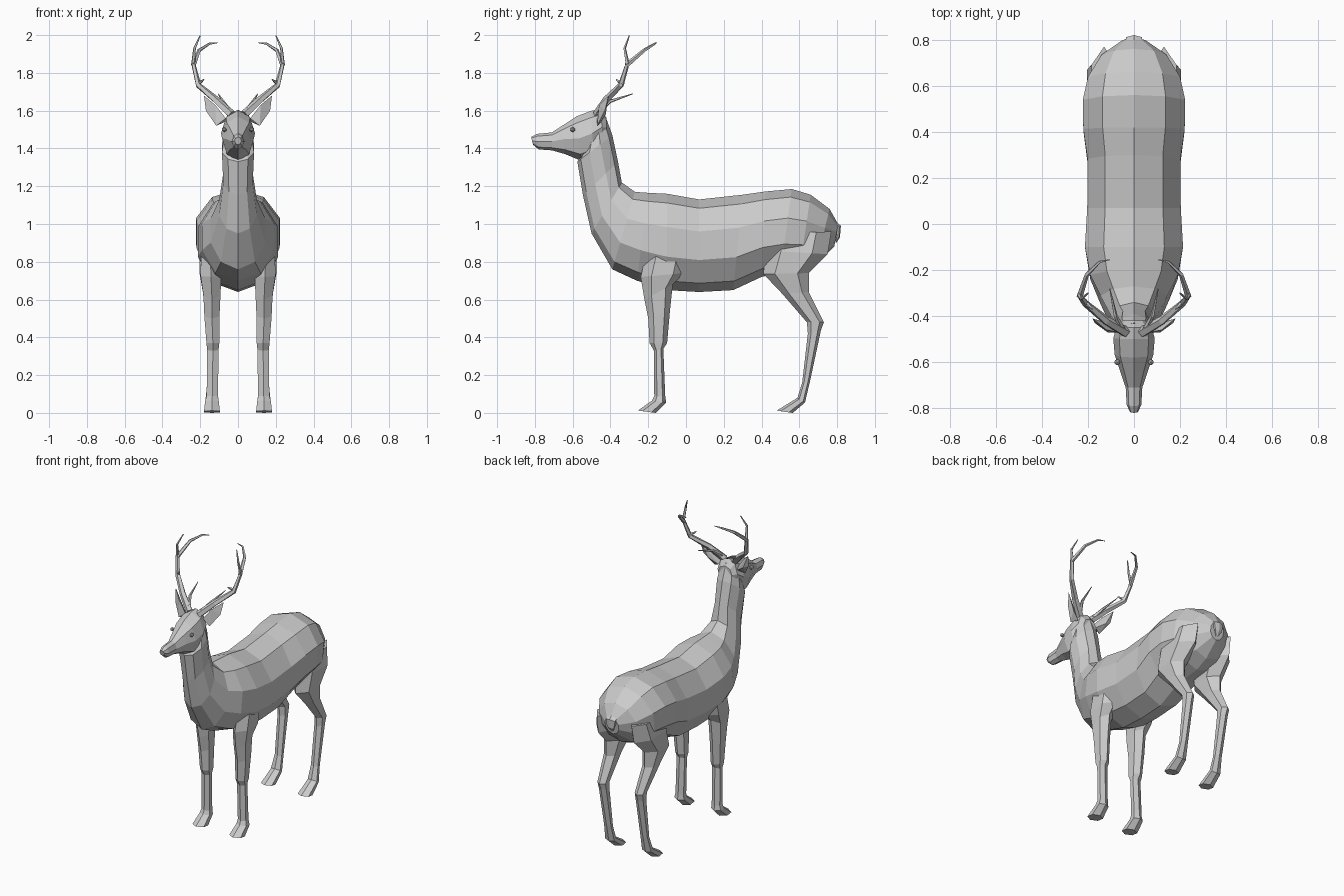
import bpy, bmesh, math
from mathutils import Vector


def finish(name, bm, mirror):
    bmesh.ops.recalc_face_normals(bm, faces=bm.faces[:])
    me = bpy.data.meshes.new(name)
    bm.to_mesh(me)
    bm.free()
    ob = bpy.data.objects.new(name, me)
    bpy.context.collection.objects.link(ob)
    if mirror:
        mod = ob.modifiers.new("mirror", 'MIRROR')
        mod.use_mirror_merge = False
    return ob


def bridge(name, rings, mirror=False):
    bm = bmesh.new()
    loops = [[bm.verts.new(p) for p in r] for r in rings]
    n = len(loops[0])
    for a, b in zip(loops, loops[1:]):
        for i in range(n):
            j = (i + 1) % n
            bm.faces.new((a[i], a[j], b[j], b[i]))
    bm.faces.new(loops[0])
    bm.faces.new(loops[-1])
    return finish(name, bm, mirror)


def loft(name, sections, n, x=None):
    """Each section: (y1, z1, y2, z2, half width[, centre x]) spans two profile points."""
    fit = max(math.sin(2 * math.pi * k / n) for k in range(n))
    rings = []
    for s in sections:
        p = Vector((0, s[0], s[1]))
        q = Vector((0, s[2], s[3]))
        cx = s[5] if len(s) > 5 else 0
        rings.append([(p + q) / 2 + (p - q) / 2 * math.cos(2 * math.pi * k / n)
                      + Vector((cx + s[4] / fit * math.sin(2 * math.pi * k / n), 0, 0))
                      for k in range(n)])
    return bridge(name, rings, len(sections[0]) > 5)


def tube(name, pts, r0, r1, n=5, mirror=True):
    """Tapered tube along a path."""
    pts = [Vector(p) for p in pts]
    rings = []
    last = len(pts) - 1
    for i, p in enumerate(pts):
        d = (pts[min(i + 1, last)] - pts[max(i - 1, 0)]).normalized()
        u = d.cross(Vector((0.3, 1, 0.2))).normalized()
        v = d.cross(u)
        r = r0 + (r1 - r0) * i / last
        rings.append([p + r * (u * math.cos(2 * math.pi * k / n) + v * math.sin(2 * math.pi * k / n))
                      for k in range(n)])
    return bridge(name, rings, mirror)


# Torso and neck
loft("body", [
    (0.805, 1.00, 0.785, 0.88, 0.05),
    (0.76, 1.08, 0.69, 0.79, 0.14),
    (0.66, 1.155, 0.60, 0.75, 0.20),
    (0.56, 1.185, 0.50, 0.74, 0.222),
    (0.42, 1.172, 0.40, 0.72, 0.220),
    (0.30, 1.155, 0.25, 0.65, 0.202),
    (0.07, 1.13, 0.07, 0.64, 0.203),
    (-0.10, 1.16, -0.10, 0.65, 0.213),
    (-0.20, 1.165, -0.26, 0.70, 0.19),
    (-0.27, 1.17, -0.39, 0.76, 0.145),
    (-0.34, 1.22, -0.50, 0.95, 0.10),
    (-0.36, 1.33, -0.545, 1.15, 0.078),
    (-0.39, 1.47, -0.575, 1.33, 0.085),
    (-0.43, 1.58, -0.53, 1.40, 0.07)], 10)

# Head with narrow muzzle
loft("head", [
    (-0.82, 1.46, -0.81, 1.42, 0.018),
    (-0.79, 1.477, -0.78, 1.395, 0.032),
    (-0.71, 1.485, -0.71, 1.39, 0.036),
    (-0.64, 1.53, -0.64, 1.37, 0.06),
    (-0.58, 1.57, -0.555, 1.335, 0.084),
    (-0.50, 1.60, -0.49, 1.36, 0.09),
    (-0.45, 1.605, -0.44, 1.42, 0.075),
    (-0.42, 1.56, -0.42, 1.46, 0.05)], 8)

# Front legs
loft("front_leg", [
    (-0.19, 0.93, 0.02, 0.90, 0.045, 0.150),
    (-0.24, 0.72, -0.01, 0.74, 0.055, 0.143),
    (-0.22, 0.60, -0.07, 0.68, 0.045, 0.138),
    (-0.20, 0.50, -0.085, 0.54, 0.040, 0.138),
    (-0.193, 0.37, -0.10, 0.37, 0.034, 0.133),
    (-0.17, 0.33, -0.12, 0.34, 0.030, 0.133),
    (-0.168, 0.09, -0.11, 0.09, 0.030, 0.136),
    (-0.18, 0.065, -0.105, 0.055, 0.036, 0.138),
    (-0.255, 0.012, -0.16, 0.0, 0.042, 0.138)], 6)

# Hind legs
loft("hind_leg", [
    (0.45, 0.95, 0.77, 0.96, 0.055, 0.130),
    (0.42, 0.86, 0.75, 0.84, 0.070, 0.135),
    (0.41, 0.735, 0.65, 0.74, 0.058, 0.145),
    (0.51, 0.63, 0.65, 0.64, 0.040, 0.145),
    (0.64, 0.48, 0.73, 0.48, 0.030, 0.140),
    (0.645, 0.42, 0.715, 0.44, 0.028, 0.138),
    (0.615, 0.16, 0.657, 0.17, 0.026, 0.136),
    (0.59, 0.08, 0.63, 0.055, 0.034, 0.138),
    (0.48, 0.012, 0.565, 0.0, 0.040, 0.138)], 6)

# Tail
loft("tail", [
    (0.75, 1.06, 0.76, 0.98, 0.04),
    (0.82, 0.99, 0.785, 0.96, 0.035),
    (0.815, 0.93, 0.795, 0.94, 0.025),
    (0.795, 0.90, 0.79, 0.905, 0.008)], 6)

# Ears
bm = bmesh.new()
for p in [(0.065, -0.47, 1.56), (0.12, -0.46, 1.63), (0.18, -0.41, 1.68), (0.17, -0.43, 1.60),
          (0.115, -0.47, 1.52), (0.13, -0.425, 1.58), (0.07, -0.45, 1.54)]:
    bm.verts.new(p)
bmesh.ops.convex_hull(bm, input=bm.verts[:])
finish("ear", bm, True)

# Eyes
bm = bmesh.new()
bmesh.ops.create_icosphere(bm, subdivisions=1, radius=0.014)
bmesh.ops.translate(bm, verts=bm.verts[:], vec=(0.073, -0.60, 1.50))
finish("eye", bm, True)

# Antlers: main beam and its tines
tube("antler_beam", [(0.035, -0.47, 1.58), (0.12, -0.42, 1.66), (0.21, -0.345, 1.735),
                     (0.237, -0.31, 1.85), (0.23, -0.325, 1.93), (0.20, -0.30, 1.998)], 0.024, 0.003)
tube("antler_rear_tine", [(0.236, -0.315, 1.84), (0.205, -0.22, 1.92),
                          (0.15, -0.165, 1.955), (0.105, -0.155, 1.96)], 0.014, 0.002)
tube("antler_brow_tine", [(0.05, -0.46, 1.60), (0.08, -0.40, 1.65), (0.105, -0.28, 1.69)], 0.016, 0.002)
tube("antler_small_tine", [(0.215, -0.335, 1.74), (0.18, -0.37, 1.765)], 0.014, 0.003)
